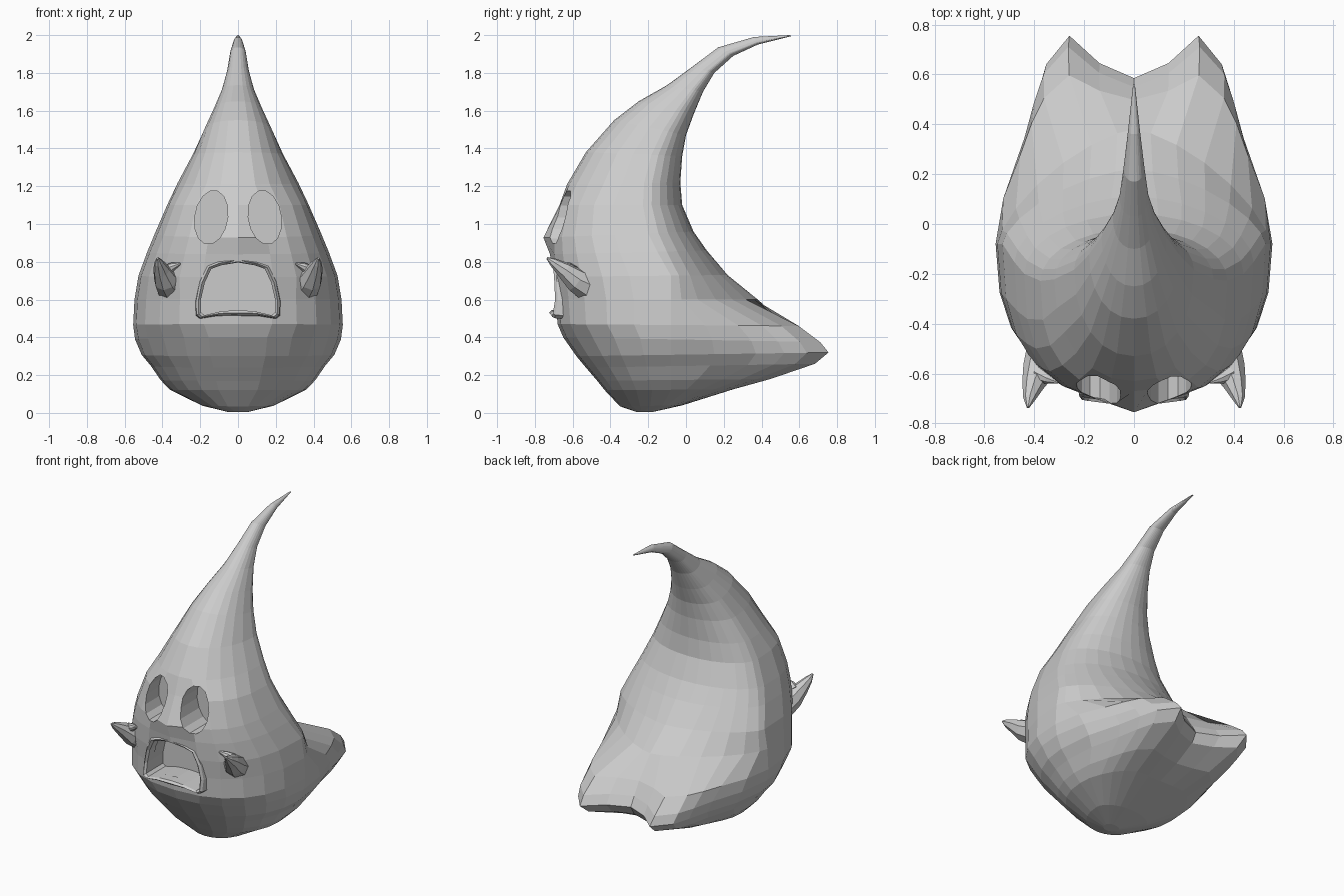
import bpy, bmesh, math
from mathutils import Vector

if "Cube" in bpy.data.objects:
    bpy.data.objects.remove(bpy.data.objects["Cube"])

grey = bpy.data.materials.new("pale_grey")
grey.diffuse_color = (0.6, 0.6, 0.6, 1)
grey.use_nodes = True
grey.node_tree.nodes["Principled BSDF"].inputs["Base Color"].default_value = grey.diffuse_color


def make(name, verts, faces):
    me = bpy.data.meshes.new(name)
    me.from_pydata(verts, [], faces)
    bm = bmesh.new()
    bm.from_mesh(me)
    bmesh.ops.remove_doubles(bm, verts=bm.verts, dist=1e-5)
    bmesh.ops.recalc_face_normals(bm, faces=bm.faces)
    bm.to_mesh(me)
    bm.free()
    me.materials.append(grey)
    ob = bpy.data.objects.new(name, me)
    bpy.context.collection.objects.link(ob)
    return ob


def loft(name, rings, closed=False):
    """Skin equal rings of points; cap the ends, or join last to first."""
    n, m = len(rings[0]), len(rings)
    faces = []
    for r in range(m if closed else m - 1):
        a, b = r * n, (r + 1) % m * n
        faces += [(a + i, a + (i + 1) % n, b + (i + 1) % n, b + i) for i in range(n)]
    if not closed:
        faces += [tuple(range(n)), tuple(range((m - 1) * n, m * n))]
    return make(name, [p for ring in rings for p in ring], faces)


# Body rings: front y, front z, back y, back z, half width, tail amount
RINGS = [
    (.55, 2.0, .56, 1.995, .004, 0), (.36, 1.99, .38, 1.95, .024, 0),
    (.17, 1.935, .25, 1.89, .042, 0), (.03, 1.83, .15, 1.8, .058, 0),
    (-.1, 1.735, .09, 1.7, .085, 0), (-.25, 1.65, .04, 1.58, .13, 0),
    (-.38, 1.55, 0, 1.47, .18, 0), (-.53, 1.38, -.02, 1.36, .24, 0),
    (-.63, 1.21, -.03, 1.22, .32, 0), (-.67, 1.1, -.02, 1.1, .375, 0),
    (-.71, .93, .04, .96, .44, 0), (-.71, .84, .11, .86, .48, 0),
    (-.70, .72, .22, .73, .527, 0), (-.69, .6, .38, .6, .548, 0),
    (-.68, .47, .61, .46, .555, .8), (-.65, .40, .71, .375, .545, 1),
    (-.58, .3, .755, .32, .51, 1), (-.53, .24, .69, .26, .46, .9),
    (-.47, .17, .47, .18, .41, .6), (-.43, .12, .27, .125, .36, .3),
    (-.35, .035, -.02, .04, .19, 0), (-.26, .004, -.18, .004, .05, 0)]
# Two-lobed tail outline, from the flank to the middle notch
TAIL = [(.555, -.08), (.52, .15), (.445, .37), (.405, .52), (.365, .64),
        (.265, .755), (.14, .645), (0, .585)]


def body_ring(yf, zf, yb, zb, w, t):
    c = yf + .68 * (yb - yf)
    if .1 < zf < 1.3:
        c = min(c, -.08)
    e = 2 / (2.6 if .65 < zf < 1.15 else 2.4 if .45 < zf < .65 else 2.15)
    # pinched in above the tail
    eb = 1.4 if .55 < zf < .65 else 1.3 if .65 < zf < .8 else 1.1 if .8 < zf < .9 else 1
    half = []
    for i in range(7):                       # front middle to flank
        a = i * math.pi / 12
        half.append((w * math.sin(a) ** e, c + (yf - c) * abs(math.cos(a)) ** e))
    for i in range(1, 8):                    # flank to back middle
        a = i * math.pi / 14
        ex, ey = w * abs(math.cos(a)) ** eb, c + (yb - c) * math.sin(a) ** eb
        tx = TAIL[i][0] * (w + (.555 - w) * i / 7) / .555
        ty = c + (TAIL[i][1] + .08) * (yb - c) / .835
        half.append((ex + (tx - ex) * t, ey + (ty - ey) * t))
    nose = .045 if zf == .93 else .01 if zf == .84 else 0     # pointed nose ridge
    half[0], half[-1] = (0, half[0][1] - nose), (0, half[-1][1])
    pts = half + [(-x, y) for x, y in half[-2:0:-1]]
    return [(x, y, zf + (zb - zf) * (y - yf) / (yb - yf)) for x, y in pts]


body = loft("body", [body_ring(*r) for r in RINGS])


def carve(outline, floor):
    """Sink a hole of the given front outline into the body, back to y = floor."""
    cutter = loft("cutter", [[(x, y, z) for x, z in outline] for y in (-1, floor)])
    mod = body.modifiers.new("hole", 'BOOLEAN')
    mod.object, mod.operation, mod.solver = cutter, 'DIFFERENCE', 'EXACT'
    bpy.context.view_layer.objects.active = body
    bpy.ops.object.modifier_apply(modifier="hole")
    bpy.data.objects.remove(cutter)


# Eye sockets, egg shaped and leaning outward at the bottom
for s in (1, -1):
    eye = []
    for i in range(14):
        a = i * math.tau / 14
        x, z = .088 * math.cos(a), .143 * math.sin(a)
        eye.append((s * (.142 + x - .1 * z), 1.035 + z))
    carve(eye, -.51)

# Mouth opening
HALF_MOUTH = [(0, .80), (.09, .785), (.145, .765), (.18, .69), (.20, .60), (.20, .53), (.18, .515), (.09, .535)]
mouth = HALF_MOUTH + [(0, .54)] + [(-x, z) for x, z in HALF_MOUTH[:0:-1]]
carve(mouth, -.51)

# Raised lip around the mouth
lip = []
for x, z in mouth:
    d = Vector((x, 0, z - .655)).normalized()
    y = -.695 + .5 * x * x - (.012 if z < .56 else 0)
    p = Vector((x, y, z))
    lip.append([p + d * u + Vector((0, v, 0)) for u, v in
                ((-.004, .06), (-.004, -.005), (.010, -.018), (.022, -.005), (.03, .06))])
loft("mouth_lip", lip, closed=True)


def limb(name, path, s):
    """Tapered stub through (x, y, z, radius) stations."""
    rings = []
    pts = [Vector((s * p[0], p[1], p[2])) for p in path]
    for i, p in enumerate(pts):
        d = pts[min(i + 1, len(pts) - 1)] - pts[max(i - 1, 0)]
        q = d.to_track_quat('Z', 'Y')
        r = path[i][3]
        rings.append([p + q @ Vector((r * math.cos(k * math.tau / 8), r * math.sin(k * math.tau / 8), 0))
                      for k in range(8)])
    loft(name, rings)


# Stubby hands with a little thumb
for s, side in ((1, "right"), (-1, "left")):
    limb(side + "_hand", [(.355, -.52, .67, .08), (.382, -.585, .705, .066), (.405, -.645, .755, .045),
                          (.42, -.70, .795, .025), (.425, -.735, .82, .006)], s)
    limb(side + "_thumb", [(.385, -.60, .75, .035), (.345, -.62, .775, .022), (.305, -.635, .79, .006)], s)
